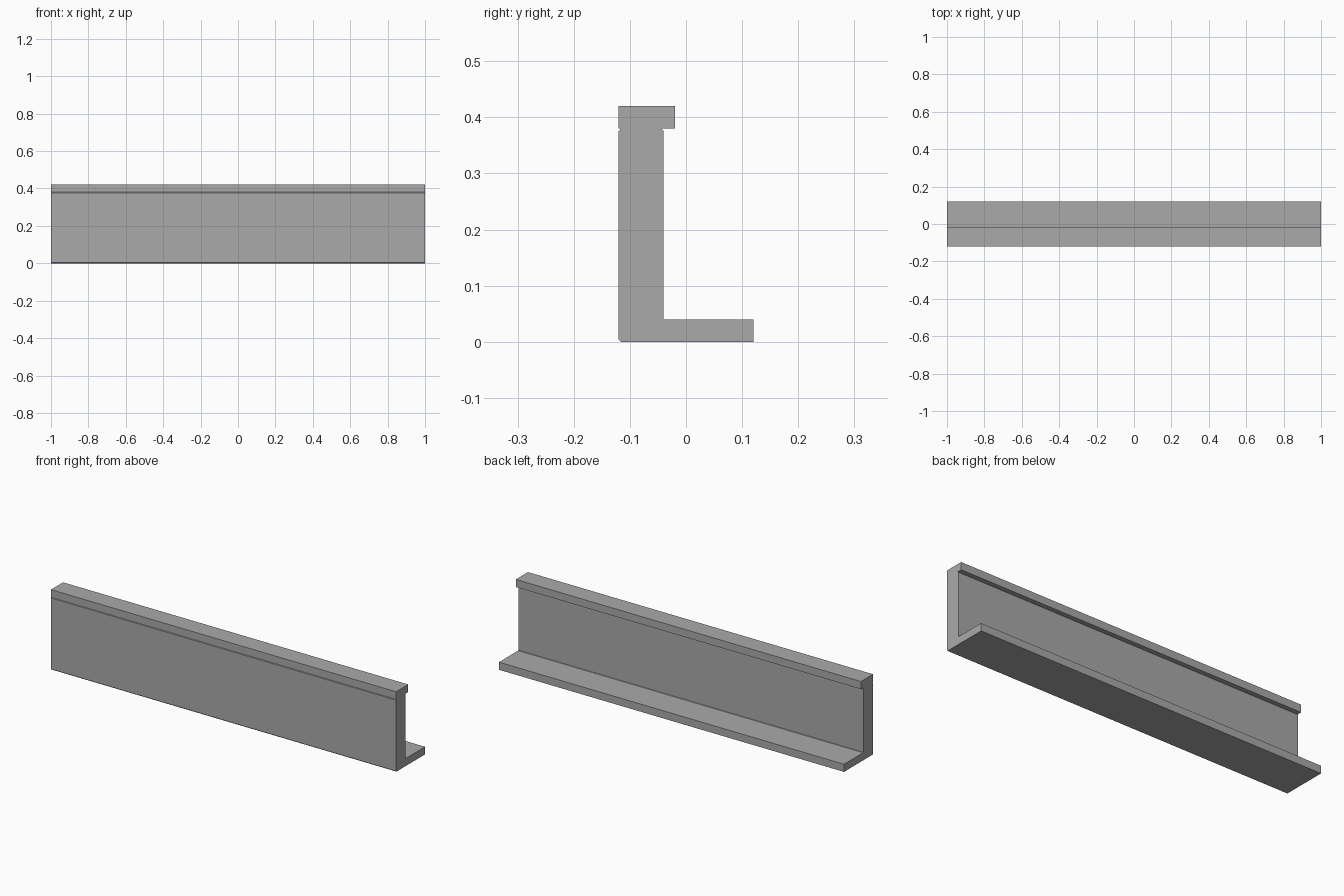
import bpy
import bmesh

if "Cube" in bpy.data.objects:
    bpy.data.objects.remove(bpy.data.objects["Cube"])

grey = bpy.data.materials.new("mid_grey")
grey.diffuse_color = (0.4, 0.4, 0.4, 1)
grey.use_nodes = True
grey.node_tree.nodes["Principled BSDF"].inputs["Base Color"].default_value = grey.diffuse_color


def extrude_profile(name, profile, half_length=1.0):
    """Extrude a closed (y, z) outline along x."""
    bm = bmesh.new()
    face = bm.faces.new([bm.verts.new((-half_length, y, z)) for y, z in profile])
    result = bmesh.ops.extrude_face_region(bm, geom=[face])
    moved = [v for v in result["geom"] if isinstance(v, bmesh.types.BMVert)]
    bmesh.ops.translate(bm, verts=moved, vec=(2 * half_length, 0, 0))
    bmesh.ops.recalc_face_normals(bm, faces=bm.faces)
    mesh = bpy.data.meshes.new(name)
    bm.to_mesh(mesh)
    bm.free()
    mesh.materials.append(grey)
    obj = bpy.data.objects.new(name, mesh)
    bpy.context.collection.objects.link(obj)
    return obj


# L-shaped upright and foot, with small chamfers on the upright
c = 0.004
extrude_profile("upright_and_foot", [
    (-0.12 + c, 0), (0.12, 0), (0.12, 0.04),
    (-0.04 + 0.002, 0.04), (-0.04, 0.042),
    (-0.04, 0.376), (-0.04 - c, 0.38),
    (-0.12 + c, 0.38), (-0.12, 0.376), (-0.12, c),
])

# Square-edged cap overhanging the back
extrude_profile("top_cap", [
    (-0.12, 0.38), (-0.02, 0.38), (-0.02, 0.42), (-0.12, 0.42),
])
